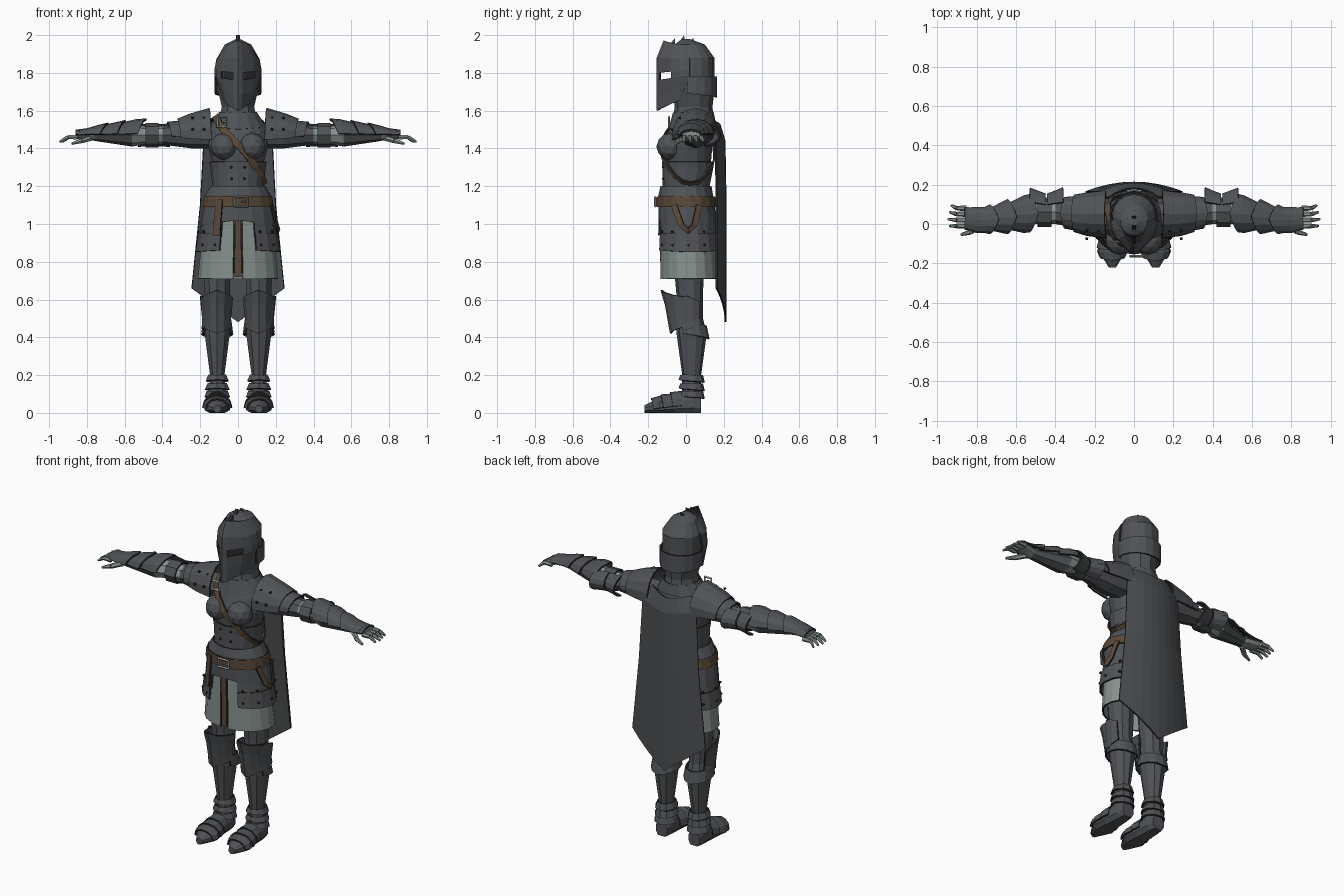
import bpy, bmesh
from math import sin, cos, radians
from mathutils import Vector

cube = bpy.data.objects.get("Cube")
if cube:
    bpy.data.objects.remove(cube, do_unlink=True)


def material(name, *rgb):
    m = bpy.data.materials.new(name)
    m.use_nodes = True
    m.diffuse_color = (*rgb, 1)
    m.node_tree.nodes["Principled BSDF"].inputs["Base Color"].default_value = (*rgb, 1)
    return m


STEEL = material("dark steel", .08, .086, .094)
CAPE = material("cape cloth", .07, .075, .082)
TRIM = material("black trim", .02, .021, .023)
CLOTH = material("pale cloth", .24, .285, .27)
LEATHER = material("brown leather", .1, .065, .04)
SILVER = material("buckle silver", .4, .43, .42)

# Body profiles: axis, fixed centre, paired, rows of (along, other centre, radius, radius)
TORSO = ("z", 0, False, [(1, 0, .17, .13), (1.1, 0, .16, .13), (1.2, 0, .12, .11), (1.3, .01, .13, .12),
                         (1.42, .01, .16, .13), (1.5, .03, .16, .12), (1.6, .04, .08, .09)])
SKIRT = ("z", 0, False, [(1.2, 0, .13, .12), (1.14, 0, .16, .13), (1, .01, .18, .14), (.7, .02, .21, .15)])
HEAD = ("z", 0, False, [(1.54, .04, .11, .11), (1.62, .04, .09, .1), (1.7, .04, .11, .11),
                        (1.88, .04, .11, .11), (1.95, .02, .07, .08), (1.98, 0, .01, .02)])
ARM = ("x", 1.47, True, [(.12, .05, .08, .07), (.24, .05, .08, .07), (.4, .06, .06, .05), (.5, .06, .06, .05),
                         (.56, .05, .07, .06), (.76, .02, .04, .03), (.8, .02, .05, .02), (.86, .03, .05, .02)])
LEG = ("z", .11, True, [(.95, .01, .08, .09), (.62, .02, .07, .07), (.5, .02, .06, .07),
                        (.42, .03, .07, .08), (.2, .03, .04, .05), (.1, .03, .05, .05)])
FOOT = ("y", .11, True, [(.08, .04, .04, .05), (.04, .05, .05, .08), (-.06, .04, .06, .06),
                         (-.14, .03, .07, .05), (-.22, .02, .02, .02)])


def mix(pair, f):
    return pair[0] + (pair[1] - pair[0]) * f


def around(limb, t, angle, gap=0, deep=0, shift=0):
    """Point on a body profile; angle zero is the front, or the top of arms and feet."""
    axis, fixed, paired, rows = limb
    other, ra, rb = rows[-1][1:]
    for a, b in zip(rows, rows[1:]):
        if min(a[0], b[0]) <= t <= max(a[0], b[0]):
            f = (t - a[0]) / (b[0] - a[0])
            other, ra, rb = (mix(pair, f) for pair in zip(a[1:], b[1:]))
            break
    s, c = sin(radians(angle)), cos(radians(angle))
    if axis == "z":
        return Vector((fixed + (ra + gap) * s, other - (rb + gap + deep) * c, t + shift))
    if axis == "x":
        return Vector((t + shift, other - (ra + gap + deep) * s, fixed + (rb + gap) * c))
    return Vector((fixed + (ra + gap) * s, t + shift, max(0, other + (rb + gap) * c)))


def build(name, bm, mat, thick=0, mirror=False):
    """Finish a mesh; plates get a black rim, paired parts are mirrored."""
    bmesh.ops.recalc_face_normals(bm, faces=bm.faces)
    me = bpy.data.meshes.new(name)
    bm.to_mesh(me)
    bm.free()
    me.materials.append(mat)
    me.materials.append(TRIM)
    ob = bpy.data.objects.new(name, me)
    bpy.context.collection.objects.link(ob)
    if thick:
        s = ob.modifiers.new("plate", "SOLIDIFY")
        s.thickness = thick
        s.offset = 0
        s.material_offset_rim = 1
    if mirror:
        ob.modifiers.new("pair", "MIRROR").use_mirror_merge = False
    return ob


def grid(bm, rows, closed=False, skip=()):
    """Quads between equal rows of points."""
    vs = [[bm.verts.new(p) for p in row] for row in rows]
    n = len(rows[0])
    for i in range(len(rows) - 1):
        for j in range(n if closed else n - 1):
            if (i, j) not in skip:
                k = (j + 1) % n
                bm.faces.new((vs[i][j], vs[i][k], vs[i + 1][k], vs[i + 1][j]))
    return vs


def loft(name, limb, start, end, mat=STEEL, n=10, arc=(-180, 180), gap=(0, 0), deep=(0, 0),
         edge=(0, 0), thick=0, mirror=False):
    """Skin a stretch of a profile; edge pulls the first and last rim to a point at mid arc."""
    inner = [r[0] for r in limb[3] if min(start, end) < r[0] < max(start, end)]
    closed = arc[1] - arc[0] == 360
    rows = []
    for t in [start, *sorted(inner, reverse=end < start), end]:
        f = (t - start) / (end - start)
        rows.append([around(limb, t, mix(arc, j / n), mix(gap, f), mix(deep, f),
                            mix(edge, f) * (1 - abs(2 * j / n - 1)))
                     for j in range(n if closed else n + 1)])
    bm = bmesh.new()
    vs = grid(bm, rows, closed)
    if closed and not thick:
        bm.faces.new(vs[0])
        bm.faces.new(vs[-1])
    return build(name, bm, mat, thick, mirror or limb[2])


def plate(name, limb, start, end, gap=(.01, .01), **options):
    return loft(name, limb, start, end, gap=gap, thick=.01, **options)


def rod(bm, a, b, r1, r2, n=6):
    """Tapered bar between two points."""
    a, b = Vector(a), Vector(b)
    q = (b - a).to_track_quat("Z", "Y")
    ring = [Vector((cos(radians(360 * k / n)), sin(radians(360 * k / n)), 0)) for k in range(n)]
    vs = grid(bm, [[p + q @ (v * r) for v in ring] for p, r in ((a, r1), (b, r2))], True)
    bm.faces.new(vs[0])
    bm.faces.new(vs[1])


def strap(name, pts, width, centre):
    """Leather ribbon lying flat on the body around a centre."""
    rows = []
    for i, p in enumerate(pts):
        along = pts[min(i + 1, len(pts) - 1)] - pts[max(i - 1, 0)]
        side = along.cross(p - Vector(centre)).normalized() * width / 2
        rows.append([p - side, p + side])
    bm = bmesh.new()
    grid(bm, rows)
    build(name, bm, LEATHER, .01)


def buckle(name, x, y, z, w, h):
    corners = [(x - w, y, z - h), (x + w, y, z - h), (x + w, y, z + h), (x - w, y, z + h)]
    bm = bmesh.new()
    for i, c in enumerate(corners):
        rod(bm, c, corners[i - 1], .006, .006, n=4)
    rod(bm, (x, y, z), (x + w, y, z), .004, .004, n=4)
    build(name, bm, SILVER)


# Torso, breastplate and waist lames
loft("torso", TORSO, 1, 1.6, n=16)
bm = bmesh.new()
bmesh.ops.create_icosphere(bm, subdivisions=2, radius=.073)
bmesh.ops.translate(bm, verts=bm.verts, vec=(.074, -.084, 1.41))
build("breast_plates", bm, STEEL, mirror=True)
for place, z in (("upper", 1.33), ("lower", 1.26)):
    plate(place + "_waist_lame", TORSO, z, z - .07, n=16, edge=(0, -.03))
plate("gorget", TORSO, 1.59, 1.53, n=14, edge=(0, -.03))

# Hip armour and skirt
plate("hip_plate", SKIRT, 1.2, .95, n=16, edge=(0, .07))
for place, z, out in (("upper", 1.02, .01), ("lower", .95, .02)):
    plate(place + "_tassets", SKIRT, z, z - .09, n=7, arc=(26, 170), gap=(out, out + .005),
          edge=(0, -.01), mirror=True)
plate("cloth_skirt", SKIRT, 1.06, .71, gap=(0, 0), mat=CLOTH, n=18, arc=(7, 353))
plate("skirt_slit", SKIRT, 1.04, .74, gap=(-.01, -.01), mat=TRIM, n=4, arc=(-12, 12))
plate("front_tongue", SKIRT, 1.03, .72, gap=(.005, 0), mat=LEATHER, n=2, arc=(-5, 5))

# Belt, straps and buckles
plate("belt", SKIRT, 1.145, 1.09, gap=(.02, .02), mat=LEATHER, n=18)
buckle("belt_buckle", .015, -.163, 1.118, .035, .025)
plate("hanging_strap", SKIRT, 1.13, .94, gap=(.025, .03), mat=LEATHER, n=2, arc=(-38, -26))
loop = [around(SKIRT, .96 + .035 * k * k, 90 + 12 * k, .03) for k in (-2, -1, 0, 1, 2)]
strap("side_loop", loop, .03, (0, 0, 1.04))
turn = [(1.39 + .18 * cos(radians(a + 80)), a) for a in range(-180, 181, 20)]
strap("baldric", [around(TORSO, z, a, .017) for z, a in turn], .036, (0, .03, 1.39))
buckle("baldric_buckle", -.085, -.09, 1.54, .022, .026)

# Cape
bm = bmesh.new()
grid(bm, [[(w * u / 4, .21 - .3 * max(0, z - 1.45) - .003 * u * u, z - tip * (1 - abs(u) / 4))
           for u in range(-4, 5)]
          for z, w, tip in ((1.55, .13, .03), (1.47, .18, .03), (1.1, .2, 0), (.66, .245, .18))])
build("cape", bm, CAPE, .01)

# Neck and helmet
loft("neck_guard", HEAD, 1.54, 1.7)
skull = loft("helmet_skull", HEAD, 1.7, 1.98, n=16)
for f in skull.data.polygons:
    if f.center.y < -.02 and f.center.z < 1.84:
        f.material_index = 1
plate("helmet_brow_band", HEAD, 1.78, 1.69, arc=(75, 285), edge=(0, -.02))
columns = (-1, -.75, -.5, -.12, 0, .12, .5, .75, 1)
bm = bmesh.new()
grid(bm, [[(w * sin(radians(90 * u)), .02 - (.17 - .4 * max(0, z - 1.88)) * (1 - abs(u) ** 1.2),
            z + .3 * (1.85 - z) * abs(u)) for u in columns]
          for z, w in ((1.6, .08), (1.68, .1), (1.76, .12), (1.8, .12), (1.88, .11), (1.97, .06))],
     skip=((2, 2), (2, 5)))
build("visor", bm, STEEL, .01)
outline = [(-.12, 1.86)]
for k in range(4):
    y, z = .05 * k - .11, 2 - .015 * abs(k - 2)
    outline += [(y, z), (y + .005, z - .05)]
bm = bmesh.new()
bm.faces.new([bm.verts.new((0, y, z)) for y, z in outline + [(.06, 1.9)]])
build("helmet_crest", bm, STEEL, .02)

# Shoulders and arms
plate("pauldrons", ARM, .14, .3, n=8, arc=(-100, 100), gap=(.07, .02), deep=(-.03, 0), edge=(.01, .02))
plate("pauldron_lames", ARM, .26, .35, n=8, arc=(-95, 95), edge=(0, .025))
loft("upper_arms", ARM, .12, .4, n=8)
loft("sleeves", ARM, .4, .56, mat=CLOTH, n=8)
plate("elbow_cuffs", ARM, .42, .49, n=8)
for place, x, reach in (("inner", .36, .08), ("outer", .53, -.08)):
    plate(place + "_elbow_fins", ARM, x, x + reach, n=6, arc=(205, 335), deep=(.05, .02))
loft("bracers", ARM, .55, .76, n=8)
for place, x in (("upper", .53), ("middle", .64), ("wrist", .73)):
    plate(place + "_bracer_spikes", ARM, x, x + .1, n=6, arc=(-85, 85), gap=(.028, .006), edge=(-.045, .015))

# Hands
loft("palms", ARM, .76, .86, mat=CLOTH, n=8)
plate("knuckle_plates", ARM, .77, .86, n=6, arc=(-85, 85), gap=(.005, .005))
bm = bmesh.new()
for k in range(4):
    y = .03 * k - .01
    middle = (.9, y, 1.46)
    rod(bm, (.85, y, 1.46), middle, .014, .012)
    rod(bm, middle, (.945 - .008 * abs(k - 1), y + .005 * k, 1.435), .012, .006)
rod(bm, (.78, 0, 1.455), (.83, -.04, 1.44), .016, .014)
rod(bm, (.83, -.04, 1.44), (.88, -.055, 1.425), .014, .007)
build("fingers", bm, CLOTH, mirror=True)

# Legs
loft("thighs", LEG, .95, .48)
loft("greaves", LEG, .5, .1)
plate("calf_rims", LEG, .48, .42, n=8, arc=(60, 300), edge=(-.02, -.03))
for place, z in (("upper", .2), ("middle", .155), ("lower", .115)):
    plate(place + "_ankle_lames", LEG, z, z - .04, gap=(.005, .015), edge=(0, .015))
plate("knee_tops", LEG, .61, .53, n=6, arc=(-85, 85), deep=(.07, .03), edge=(.04, -.015))
plate("knee_cops", LEG, .57, .46, n=6, arc=(-80, 80), deep=(.05, .02), edge=(.02, -.04))
plate("knee_wings", LEG, .59, .47, n=4, arc=(30, 125), gap=(.02, .015), edge=(.03, -.03))

# Feet
loft("sabatons", FOOT, .08, -.22)
for place, y in (("ankle", -.02), ("instep", -.07), ("toe", -.12)):
    plate(place + "_foot_lames", FOOT, y, y - .05, n=6, arc=(-95, 95), gap=(0, .008), edge=(0, -.015))

# Rivets on the plates
spots = [around(SKIRT, z, a, .026) for z in (.89, .96) for a in (34, 60, 90, 120)]
spots += [around(ARM, x, a, .05) for x in (.18, .24) for a in (40, 75)]
spots += [around(TORSO, z, 14, .015) for z in (1.24, 1.3)]
bm = bmesh.new()
for p in spots:
    rod(bm, p + Vector((0, .006, 0)), p - Vector((0, .006, 0)), .008, .005)
build("rivets", bm, TRIM, mirror=True)
